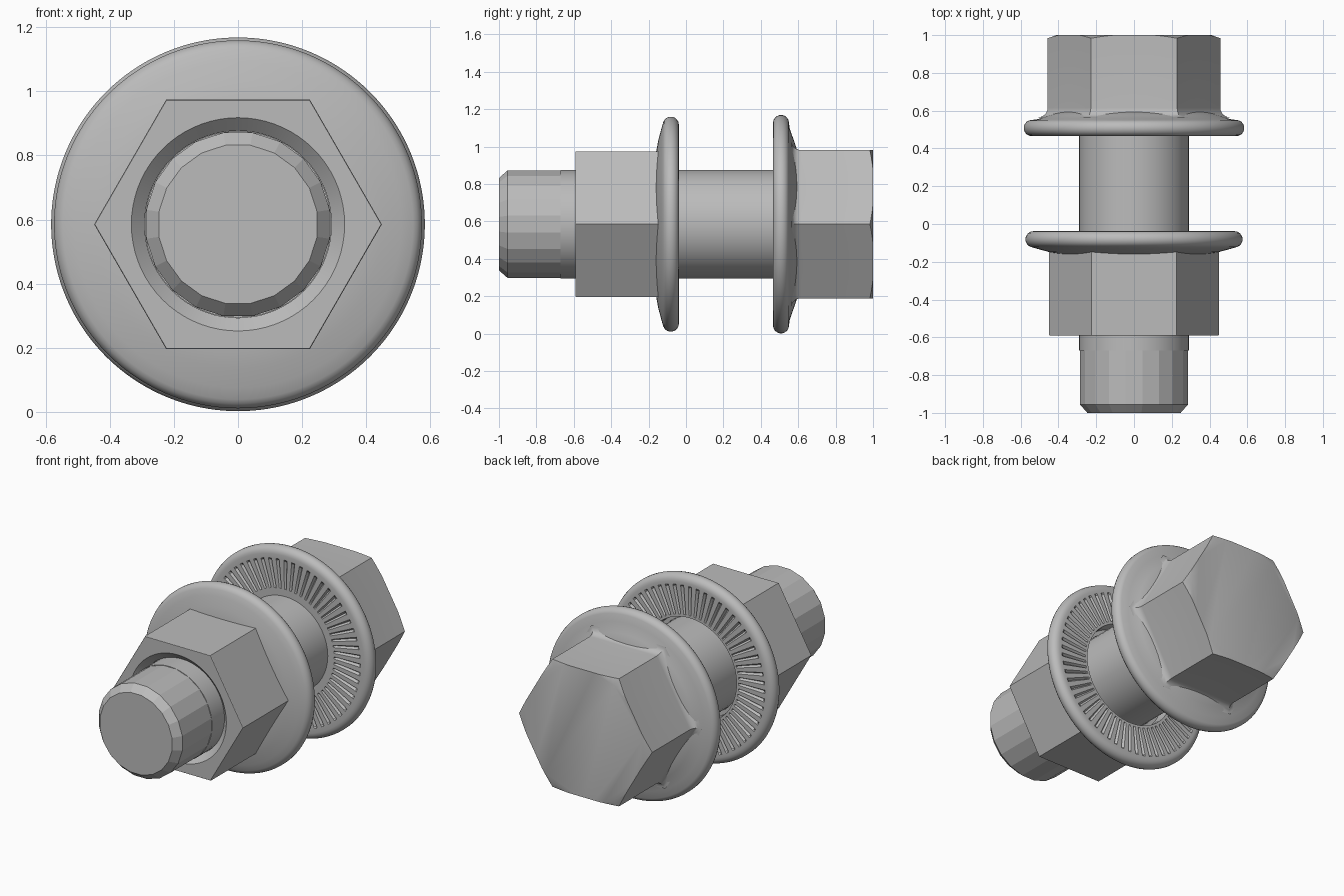
import bpy, bmesh
from math import sin, cos, pi, radians

cube = bpy.data.objects.get("Cube")
if cube:
    bpy.data.objects.remove(cube, do_unlink=True)

AXIS_Z = 0.585      # height of the bolt axis, which runs along y
TEETH = 60          # serrations on each flange
COLS = 5            # columns of vertices per serration

steel = bpy.data.materials.new("steel_grey")
steel.use_nodes = True
colour = (0.5, 0.5, 0.5, 1)
steel.diffuse_color = colour
steel.node_tree.nodes["Principled BSDF"].inputs["Base Color"].default_value = colour


def round_row(r, y):
    return lambda i, a: (r, y)


def groove_row(r, y, depth):
    return lambda i, a: (r, y + (depth if i % COLS == 0 else 0))


def hex_radius(apothem, a):
    return apothem / cos(a % (pi / 3) - pi / 6)


def hex_row(apothem, y, grow=0):
    return lambda i, a: (hex_radius(apothem, a) + grow, y)


def chamfer_rows(apothem, y, limit, slope):
    """Hexagon end whose corners are cut back by a shallow cone."""
    def side(i, a):
        r = hex_radius(apothem, a)
        return r, y - slope * max(0, r - limit)

    def cap(i, a):
        return min(hex_radius(apothem, a), limit), y
    return [side, cap]


def build(name, rows, steps, loop=False, smooth=True, turn=0):
    """Skin a list of rings around the axis, closed by caps or into a loop."""
    bm = bmesh.new()
    rings = []
    for row in rows:
        ring = []
        for i in range(steps):
            a = 2 * pi * i / steps + turn
            r, y = row(i, a)
            ring.append(bm.verts.new((r * cos(a), y, AXIS_Z + r * sin(a))))
        rings.append(ring)
    pairs = list(zip(rings, rings[1:]))
    if loop:
        pairs.append((rings[-1], rings[0]))
    else:
        bm.faces.new(rings[0])
        bm.faces.new(rings[-1])
    for lower, upper in pairs:
        for i in range(steps):
            j = (i + 1) % steps
            bm.faces.new((lower[i], lower[j], upper[j], upper[i]))
    bmesh.ops.remove_doubles(bm, verts=bm.verts, dist=1e-4)
    bmesh.ops.recalc_face_normals(bm, faces=bm.faces)
    mesh = bpy.data.meshes.new(name)
    bm.to_mesh(mesh)
    bm.free()
    mesh.materials.append(steel)
    obj = bpy.data.objects.new(name, mesh)
    bpy.context.collection.objects.link(obj)
    if smooth:
        bpy.ops.object.select_all(action='DESELECT')
        obj.select_set(True)
        bpy.context.view_layer.objects.active = obj
        bpy.ops.object.shade_smooth_by_angle(angle=radians(30))
    return obj


def flange(name, face_y, out, radius, inner, back):
    """Serrated disc: face_y is the toothed side, out points to the hexagon."""
    def at(r, d):
        return round_row(r, face_y + out * d)
    rows = [at(inner, 0.03), at(inner + 0.005, 0),
            at(0.335, 0),
            groove_row(0.345, face_y, out * 0.014),
            groove_row(0.505, face_y, out * 0.014),
            at(0.515, 0)]
    # rounded rim
    rim = 0.043
    for k in range(9):
        a = -pi / 2 + k * radians(160) / 8
        rows.append(at(radius - rim + rim * cos(a), rim + rim * sin(a)))
    rows += [at(r, d) for r, d in back]
    return build(name, rows, TEETH * COLS, loop=True)


# bolt shank: plain smooth length, then a faceted chamfered end
build("shank", [round_row(0.291, -0.67), round_row(0.291, 0.50)], 48)
build("shank_end", [round_row(0.25, -1.0), round_row(0.29, -0.955),
                    round_row(0.29, -0.66)], 20, smooth=False, turn=pi / 20)

# bolt head: hexagon with a filleted foot and cut corners
fillet = 0.05
foot = []
for k in range(7):
    a = k * pi / 12
    foot.append(hex_row(0.396, 0.565 + fillet * sin(a), fillet * (1 - cos(a))))
foot.reverse()
foot = [hex_row(0.396, 0.565 + fillet * (1 - sin(k * pi / 12)),
                fillet * (1 - cos(k * pi / 12))) for k in range(6, -1, -1)]
build("head_hexagon", foot + chamfer_rows(0.396, 1.0, 0.41, 0.35), 72)
flange("head_flange", 0.465, 1, 0.584, 0.28,
       [(0.51, 0.09), (0.45, 0.111), (0.38, 0.135), (0.28, 0.135)])

# nut: hexagon with a countersunk bore
nut = [hex_row(0.389, -0.12), hex_row(0.389, -0.58)]
nut += [hex_row(0.389, -0.587), hex_row(0.387, -0.59)]
nut += [round_row(0.333, -0.59), round_row(0.292, -0.55), round_row(0.292, -0.12)]
build("nut_hexagon", nut, 72, loop=True)
flange("nut_flange", -0.038, -1, 0.575, 0.315,
       [(0.51, 0.094), (0.45, 0.11), (0.38, 0.123), (0.315, 0.126)])
